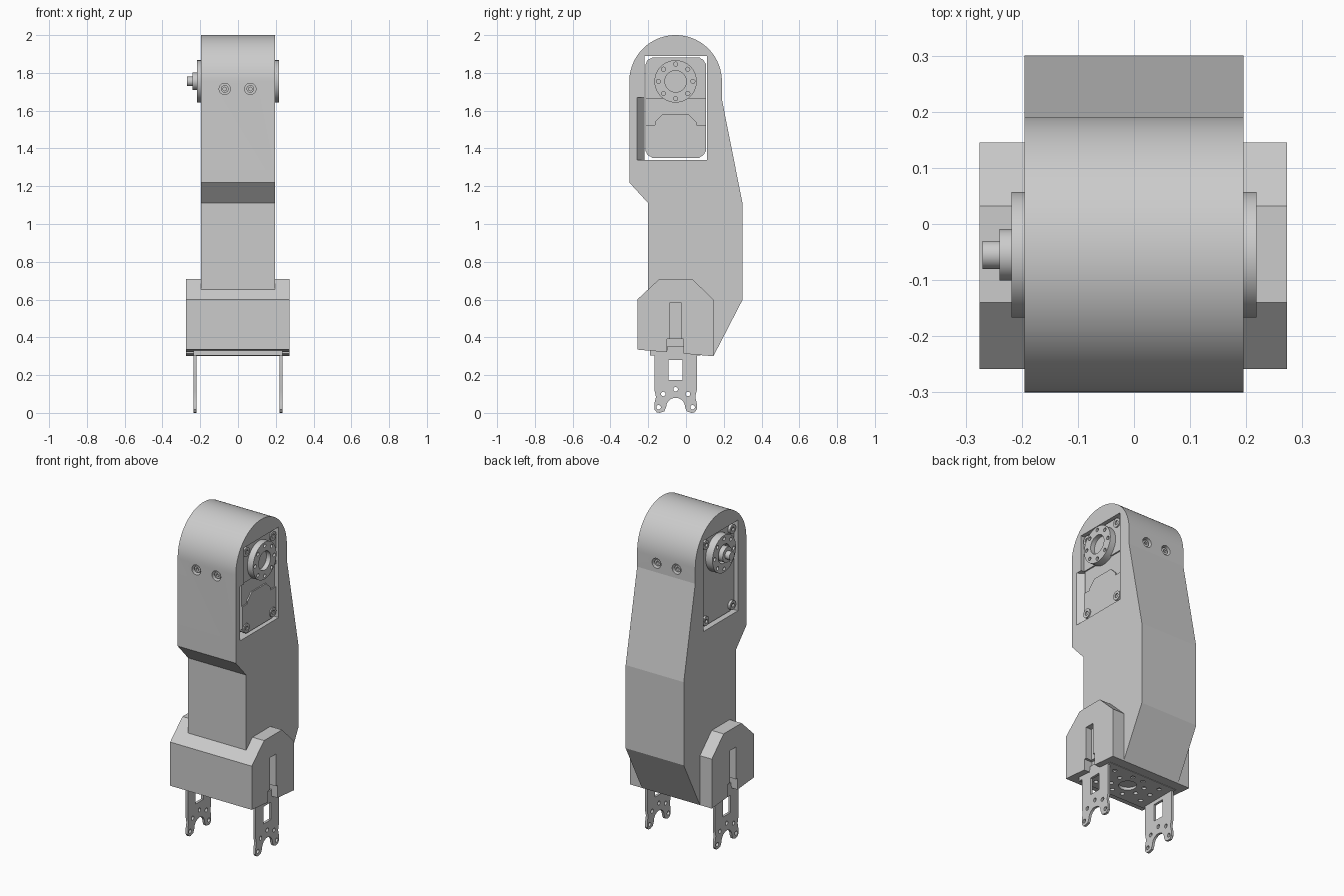
import bpy, bmesh, math
from mathutils import Matrix, Vector

cube = bpy.data.objects.get("Cube")
if cube:
    bpy.data.objects.remove(cube, do_unlink=True)

grey = bpy.data.materials.new("light_grey")
grey.use_nodes = True
colour = (0.6, 0.6, 0.6, 1)
grey.diffuse_color = colour
for node in grey.node_tree.nodes:
    if node.type == 'BSDF_PRINCIPLED':
        node.inputs["Base Color"].default_value = colour

CY = -0.055      # shared centre line in y
HUB_Z = 1.755    # rotation axis height
BODY_R = 0.245
HALF = 0.195     # half width of the arm


def finish(name, bm, angle=0.5):
    bmesh.ops.recalc_face_normals(bm, faces=bm.faces[:])
    mesh = bpy.data.meshes.new(name)
    bm.to_mesh(mesh)
    bm.free()
    mesh.materials.append(grey)
    mesh.shade_smooth()
    mesh.set_sharp_from_angle(angle=angle)
    obj = bpy.data.objects.new(name, mesh)
    bpy.context.collection.objects.link(obj)
    return obj


def prism(name, points, x0, x1, angle=0.5):
    """Extrude a (y, z) outline along x."""
    bm = bmesh.new()
    face = bm.faces.new([bm.verts.new((x0, y, z)) for y, z in points])
    new = bmesh.ops.extrude_face_region(bm, geom=[face])["geom"]
    verts = [v for v in new if isinstance(v, bmesh.types.BMVert)]
    bmesh.ops.translate(bm, verts=verts, vec=(x1 - x0, 0, 0))
    return finish(name, bm, angle)


def box(name, x, y, z):
    return prism(name, [(y[0], z[0]), (y[1], z[0]), (y[1], z[1]), (y[0], z[1])], *x)


def rod(name, centre, radius, length, axis='X', sides=40):
    """Cylinder centred on a point along an axis."""
    turn = {'X': Matrix.Rotation(math.pi / 2, 4, 'Y'),
            'Y': Matrix.Rotation(math.pi / 2, 4, 'X'), 'Z': Matrix()}[axis]
    bm = bmesh.new()
    bmesh.ops.create_cone(bm, cap_ends=True, segments=sides, radius1=radius,
                          radius2=radius, depth=length,
                          matrix=Matrix.Translation(centre) @ turn)
    return finish(name, bm)


def cut(obj, cutters, angle=0.5):
    """Subtract the cutters, bake the result and discard them."""
    for c in cutters:
        mod = obj.modifiers.new("cut", 'BOOLEAN')
        mod.operation, mod.solver, mod.object = 'DIFFERENCE', 'EXACT', c
    graph = bpy.context.evaluated_depsgraph_get()
    mesh = bpy.data.meshes.new_from_object(obj.evaluated_get(graph))
    obj.modifiers.clear()
    obj.data = mesh
    mesh.shade_smooth()
    mesh.set_sharp_from_angle(angle=angle)
    for c in cutters:
        bpy.data.objects.remove(c, do_unlink=True)


# Arm body: rounded head, stepped front, slanted back
arc = [(CY - BODY_R * math.cos(math.pi * i / 48), HUB_Z + BODY_R * math.sin(math.pi * i / 48))
       for i in range(49)]
outline = [(-0.2, 0.34), (-0.2, 1.11), (-0.3, 1.22)] + arc + [
    (0.19, 1.66), (0.3, 1.105), (0.3, 0.6), (0.145, 0.3)]
arm = prism("arm_body", outline, -HALF, HALF, 0.1)
cutters = [box("servo_pocket", (-0.3, 0.3), (-0.22, 0.112), (1.34, 1.89))]
for x in (-0.07, 0.065):
    for y in (CY - BODY_R, CY + BODY_R):
        cutters.append(rod("screw_hole", (x, y, 1.715), 0.03, 0.07, 'Y', 24))
# Sloped cable slot beside the servo on one side
bm = bmesh.new()
low = [bm.verts.new((x, y, 1.34)) for x, y in
       ((0.2, -0.264), (0.2, -0.21), (0.145, -0.21), (0.145, -0.22))]
ext = bmesh.ops.extrude_face_region(bm, geom=[bm.faces.new(low)])["geom"]
bmesh.ops.translate(bm, verts=[v for v in ext if isinstance(v, bmesh.types.BMVert)],
                    vec=(0, 0, 0.33))
cutters.append(finish("cable_slot", bm))
cut(arm, cutters, 0.1)

# Screws in the head holes
for x in (-0.07, 0.065):
    for s in (-1, 1):
        screw = rod("head_screw", (x, CY + s * (BODY_R - 0.023), 1.715), 0.02, 0.025, 'Y', 24)
        cut(screw, [rod("socket", (x, CY + s * (BODY_R - 0.01), 1.715), 0.01, 0.03, 'Y', 6)])

# Servo block with clipped corners
y0, y1, z0, z1, c = -0.214, 0.106, 1.35, 1.882, 0.035
prism("servo_block", [(y0 + c, z0), (y1 - c, z0), (y1, z0 + c), (y1, z1 - c),
                      (y1 - c, z1), (y0 + c, z1), (y0, z1 - c), (y0, z0 + c)], -0.172, 0.172)
prism("servo_upper_panel", [(y0, 1.665), (y1, 1.665), (y1, z1 - c), (y1 - c, z1),
                            (y0 + c, z1), (y0, z1 - c)], 0.17, 0.18)
prism("servo_lower_panel", [(y0 + c, z0), (y1 - c, z0), (y1, z0 + c), (y1, 1.525),
                            (0.055, 1.525), (0.055, 1.54), (0.015, 1.58), (-0.125, 1.58),
                            (-0.165, 1.54), (-0.165, 1.525), (y0, 1.525), (y0, z0 + c)],
      0.17, 0.18)

# Corner bolts, output horns and hubs on both sides
for s in (-1, 1):
    for y in (-0.183, 0.072):
        for z in (1.385, 1.848):
            bolt = rod("servo_bolt", (s * 0.165, y, z), 0.028, 0.044, 'X', 24)
            cut(bolt, [rod("socket", (s * 0.19, y, z), 0.014, 0.03, 'X', 6)])
    horn = rod("servo_horn", (s * 0.193, CY, HUB_Z), 0.112, 0.05, 'X', 64)
    holes = [rod("centre_hole", (s * 0.21, CY, HUB_Z), 0.057, 0.04)]
    for i in range(8):
        a = math.pi * i / 4
        holes.append(rod("horn_hole", (s * 0.21, CY + 0.091 * math.cos(a),
                                       HUB_Z + 0.091 * math.sin(a)), 0.011, 0.05, 'X', 16))
    cut(horn, holes)
rod("hub", (-0.215, CY, HUB_Z), 0.046, 0.05)
rod("hub_pin", (-0.245, CY, HUB_Z), 0.025, 0.05)

# Lower housing with clipped top and a slot on each side
house = prism("lower_housing", [(-0.258, 0.335), (-0.258, 0.6), (-0.14, 0.71), (0.032, 0.71),
                                (0.145, 0.6), (0.145, 0.3)], -0.275, 0.273)
cutters = []
for s in (-1, 1):
    span = (s * 0.235, s * 0.3)
    cutters.append(box("side_slot", span, (-0.085, -0.027), (0.38, 0.585)))
    cutters.append(box("side_notch", (s * 0.219, s * 0.3), (-0.1, -0.012), (0.25, 0.39)))
cut(house, cutters)

# Bracket base plate with a ring of holes
plate = box("bracket_base", (-0.235, 0.235), (-0.19, 0.078), (0.303, 0.333))
holes = [rod("centre_hole", (0, CY, 0.3), 0.05, 0.05, 'Z')]
for i in range(8):
    a = math.pi * (i + 0.5) / 4
    holes.append(rod("ring_hole", (0.095 * math.cos(a), CY + 0.095 * math.sin(a), 0.3),
                     0.013, 0.04, 'Z', 16))
for x in (-0.16, 0.16):
    for dy in (-0.08, 0, 0.08):
        holes.append(rod("plate_hole", (x, CY + dy, 0.3), 0.013, 0.04, 'Z', 16))
cut(plate, holes)

# Bracket legs: forked ends, window and bolt holes
half = [(0.043, 0.355), (0.043, 0.328), (0.112, 0.328), (0.112, 0.12), (0.104, 0.085),
        (0.112, 0.05), (0.112, 0.018), (0.1, 0.003), (0.085, 0), (0.06, 0.008), (0.05, 0.03)]
half += [(0.05 * math.cos(a), 0.03 + 0.05 * math.sin(a)) for a in
         (math.pi * i / 16 for i in range(1, 8))]
leg_outline = ([(CY + y, z) for y, z in half] + [(CY, 0.08)]
               + [(CY - y, z) for y, z in reversed(half)])
for s, side in ((-1, "right"), (1, "left")):
    x = s * 0.2275
    leg = prism(side + "_bracket_leg", leg_outline, x - 0.0075, x + 0.0075)
    holes = [box("window", (x - 0.05, x + 0.05), (-0.092, -0.018), (0.175, 0.28))]
    for dy, z in ((0, 0.125), (-0.065, 0.1), (0.065, 0.1), (-0.09, 0.03), (0.09, 0.03)):
        holes.append(rod("bolt_hole", (x, CY + dy, z), 0.012, 0.1, 'X', 20))
    cut(leg, holes)
